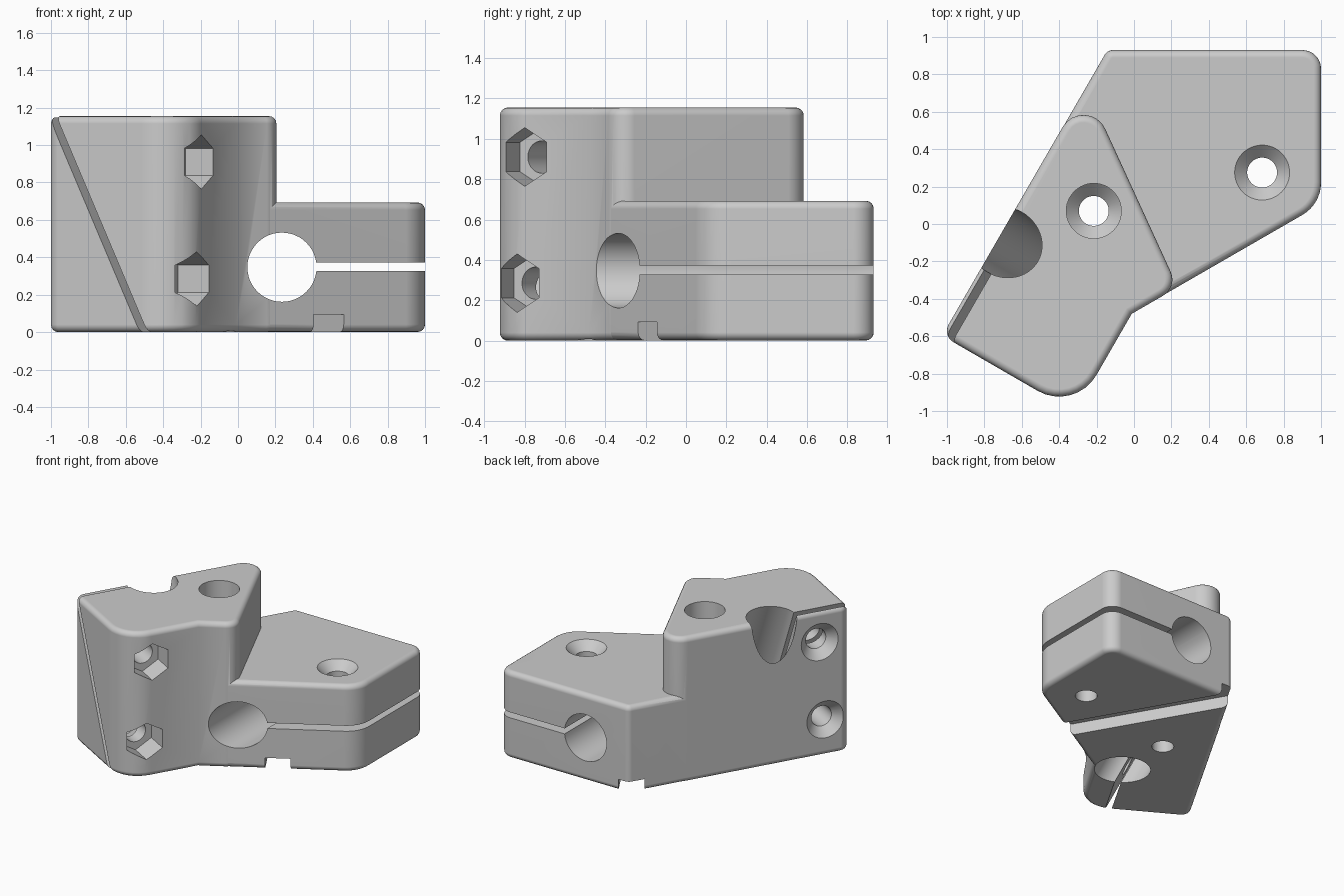
import bpy, bmesh, math
from mathutils import Vector, Matrix

cube = bpy.data.objects.get("Cube")
if cube:
    bpy.data.objects.remove(cube, do_unlink=True)

# One light grey plastic
GREY = (0.6, 0.6, 0.6, 1)
grey = bpy.data.materials.new("grey_plastic")
grey.use_nodes = True
grey.diffuse_color = GREY
grey.node_tree.nodes["Principled BSDF"].inputs["Base Color"].default_value = GREY

# Axes: U runs along the slanted long side, V across it
X, Y, Z = Vector((1, 0, 0)), Vector((0, 1, 0)), Vector((0, 0, 1))
U = Vector((0.5, math.sqrt(0.75), 0))
V = Vector((math.sqrt(0.75), -0.5, 0))
SIDE = -0.59


def at(u, v, z=0):
    return U * u + V * v + Z * z


def frame(origin, axis, up):
    """Matrix whose local z is axis and local x is up."""
    axis = axis.normalized()
    side = axis.cross(up).normalized()
    m = Matrix((side.cross(axis), side, axis)).transposed().to_4x4()
    m.translation = origin
    return m


def make(name, bm):
    bmesh.ops.recalc_face_normals(bm, faces=bm.faces)
    mesh = bpy.data.meshes.new(name)
    bm.to_mesh(mesh)
    bm.free()
    mesh.materials.append(grey)
    ob = bpy.data.objects.new(name, mesh)
    bpy.context.collection.objects.link(ob)
    return ob


def rounded(corners, steps=8):
    """Outline with an arc of the given radius at each corner."""
    pts = []
    for i, (p, r) in enumerate(corners):
        if r == 0:
            pts.append(p)
            continue
        a = (corners[i - 1][0] - p).normalized()
        b = (corners[(i + 1) % len(corners)][0] - p).normalized()
        half = a.angle(b) / 2
        centre = p + (a + b).normalized() * r / math.sin(half)
        start = (p + a * r / math.tan(half) - centre).normalized()
        end = (p + b * r / math.tan(half) - centre).normalized()
        pts += [centre + start.slerp(end, k / steps) * r for k in range(steps + 1)]
    return pts


def prism(name, corners, low, high, edge=0.04):
    """Extruded outline with rounded top and bottom rims."""
    bm = bmesh.new()
    pts = rounded(corners)
    rings = [[bm.verts.new(p + Z * z) for p in pts] for z in (low, high)]
    for ring in rings:
        bm.faces.new(ring)
    n = len(pts)
    for i in range(n):
        j = (i + 1) % n
        bm.faces.new((rings[0][i], rings[0][j], rings[1][j], rings[1][i]))
    bmesh.ops.recalc_face_normals(bm, faces=bm.faces)
    rims = [e for e in bm.edges if abs(e.verts[0].co.z - e.verts[1].co.z) < 1e-5]
    bmesh.ops.bevel(bm, geom=rims, offset=edge, segments=4, profile=0.5,
                    affect='EDGES', clamp_overlap=False)
    return make(name, bm)


def turned(name, profile, matrix, sides=48):
    """Solid turned from (radius, height) pairs."""
    bm = bmesh.new()
    rings = []
    for r, h in profile:
        angles = [math.tau * k / sides for k in range(sides)]
        rings.append([bm.verts.new((r * math.cos(t), r * math.sin(t), h)) for t in angles])
    bm.faces.new(rings[0])
    bm.faces.new(rings[-1])
    for lo, hi in zip(rings, rings[1:]):
        for i in range(sides):
            j = (i + 1) % sides
            bm.faces.new((lo[i], lo[j], hi[j], hi[i]))
    bm.transform(matrix)
    return make(name, bm)


def block(name, low, high, matrix):
    low, high = Vector(low), Vector(high)
    size = high - low
    bm = bmesh.new()
    bmesh.ops.create_cube(bm, size=1)
    bm.transform(matrix @ Matrix.Translation((low + high) / 2) @ Matrix.Diagonal((*size, 1)))
    return make(name, bm)


def combine(body, tool, operation):
    mod = body.modifiers.new("combine", 'BOOLEAN')
    mod.operation, mod.solver, mod.object = operation, 'EXACT', tool
    bpy.context.view_layer.objects.active = body
    bpy.ops.object.modifier_apply(modifier=mod.name)
    bpy.data.objects.remove(tool, do_unlink=True)


# Tall block that holds the tilted rod
body = prism("rod_clamp_body", [
    (at(-1.03, SIDE), 0.07),
    (at(-1.03, 0.23), 0.23),
    (Vector((-0.012, -0.48, 0)), 0),
    (Vector((0.234, -0.338, 0)), 0.1),
    (Vector((-0.257, 0.734, 0)), 0.128)], 0, 1.155)

# Low wing that holds the level rod
wing = prism("wing", [
    (Vector((-0.142, 0.93, 0)), 0.05),
    (Vector((1, 0.93, 0)), 0.1),
    (Vector((1, 0.106, 0)), 0.2),
    (Vector((0.05, -0.442, 0)), 0),
    (at(-0.1, SIDE + 0.002), 0)], 0.001, 0.693)
combine(body, wing, 'UNION')

cutters = []

# Level rod bore and its clamping slit
level = frame(Vector((0.235, 0, 0.347)), Y, X)
cutters.append(turned("level_bore", [(0.185, -1.5), (0.185, 1.5)], level))
cutters.append(block("level_slit", (0, -1.5, 0.328), (1.5, 1.5, 0.372),
                     Matrix.Translation((0.235, 0, 0))))

# Tilted rod bore and its clamping slit
tilted = frame(at(-0.43, 0.0115), Z - V * 0.487, U)
cutters.append(turned("tilted_bore", [(0.185, -1), (0.185, 2)], tilted))
cutters.append(block("tilted_slit", (-1.2, -0.021, -1), (0, 0.021, 2), tilted))

# Countersunk clamp screws, upright
cone = [(0.247, -0.1), (0.08, 0.067), (0.08, 1)]
deep = [(0.147, -0.8), (0.147, 0), (0.08, 0.067), (0.08, 1)]
cutters.append(turned("wing_screw", cone, frame(Vector((0.685, 0.275, 0.693)), -Z, X)))
cutters.append(turned("tall_screw", deep, frame(Vector((-0.215, 0.07, 0.693)), -Z, X)))

# Countersunk clamp screws, sideways, with hexagonal nut pockets
for u, z, floor in ((-0.79, 0.91, 0.06), (-0.835, 0.285, 0.04)):
    side_screw = cone[:2] + [(0.08, 0.75)]
    cutters.append(turned("side_screw", side_screw, frame(at(u, SIDE, z), V, Z)))
    cutters.append(turned("nut_pocket", [(0.145, 0), (0.145, 0.6)],
                          frame(at(u, floor, z), V, Z), 6))

# Groove across the underside
groove = frame(Vector((0.49, -0.2, 0)), Vector((-U.x, U.y, 0)), Z)
cutters.append(block("groove", (-0.2, -0.093, -0.8), (0.093, 0.093, 2), groove))

for cutter in cutters:
    combine(body, cutter, 'DIFFERENCE')

# Smooth rounded surfaces, crisp cut edges
bpy.ops.object.select_all(action='DESELECT')
body.select_set(True)
bpy.context.view_layer.objects.active = body
bpy.ops.object.shade_smooth_by_angle(angle=math.radians(30))
weighted = body.modifiers.new("even_shading", 'WEIGHTED_NORMAL')
weighted.keep_sharp = True
